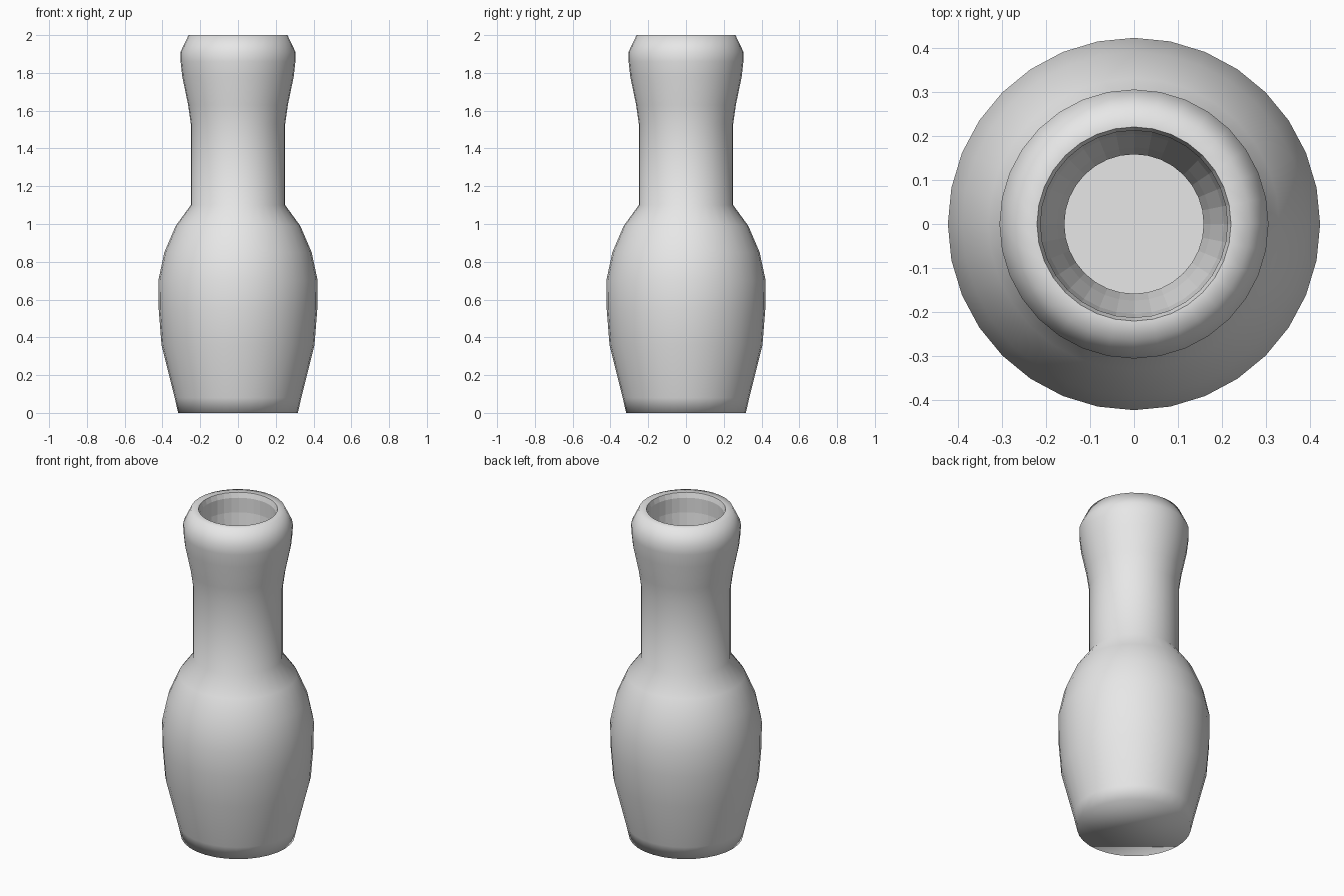
import bpy, bmesh
from math import cos, sin, tau

cube = bpy.data.objects.get("Cube")
if cube:
    bpy.data.objects.remove(cube, do_unlink=True)

SIDES = 32

# Outer wall from the foot up to the lip, as (radius, height)
outer = [(0.317, 0), (0.335, 0.08), (0.405, 0.36), (0.42, 0.55), (0.422, 0.7),
         (0.39, 0.85), (0.33, 0.99), (0.25, 1.1), (0.25, 1.53), (0.264, 1.63),
         (0.295, 1.78), (0.304, 1.86), (0.305, 1.91), (0.262, 2.0), (0.22, 2.0)]

# Inner wall from the mouth down to the cavity floor
inner = [(0.212, 1.97), (0.214, 1.88), (0.204, 1.77), (0.174, 1.63), (0.158, 1.53),
         (0.158, 1.1), (0.25, 0.97), (0.30, 0.84), (0.33, 0.7), (0.33, 0.55),
         (0.315, 0.36), (0.25, 0.09)]

grey = bpy.data.materials.new("plain grey")
grey.use_nodes = True
grey.diffuse_color = (0.8, 0.8, 0.8, 1)
grey.node_tree.nodes["Principled BSDF"].inputs["Base Color"].default_value = (0.8, 0.8, 0.8, 1)

bm = bmesh.new()


def ring(radius, height):
    return [bm.verts.new((radius * cos(tau * i / SIDES), radius * sin(tau * i / SIDES), height))
            for i in range(SIDES)]


# Revolve the wall: smooth outside, faceted inside
rings = [ring(r, z) for r, z in outer + inner]
for k in range(len(rings) - 1):
    low, high = rings[k], rings[k + 1]
    for i in range(SIDES):
        j = (i + 1) % SIDES
        face = bm.faces.new((low[i], low[j], high[j], high[i]))
        face.smooth = k < len(outer) - 1

# Underside and cavity floor
bm.faces.new(rings[0][::-1]).smooth = True
bm.faces.new(rings[-1]).smooth = False

mesh = bpy.data.meshes.new("vase")
bm.to_mesh(mesh)
bm.free()
mesh.materials.append(grey)
vase = bpy.data.objects.new("vase", mesh)
bpy.context.collection.objects.link(vase)
